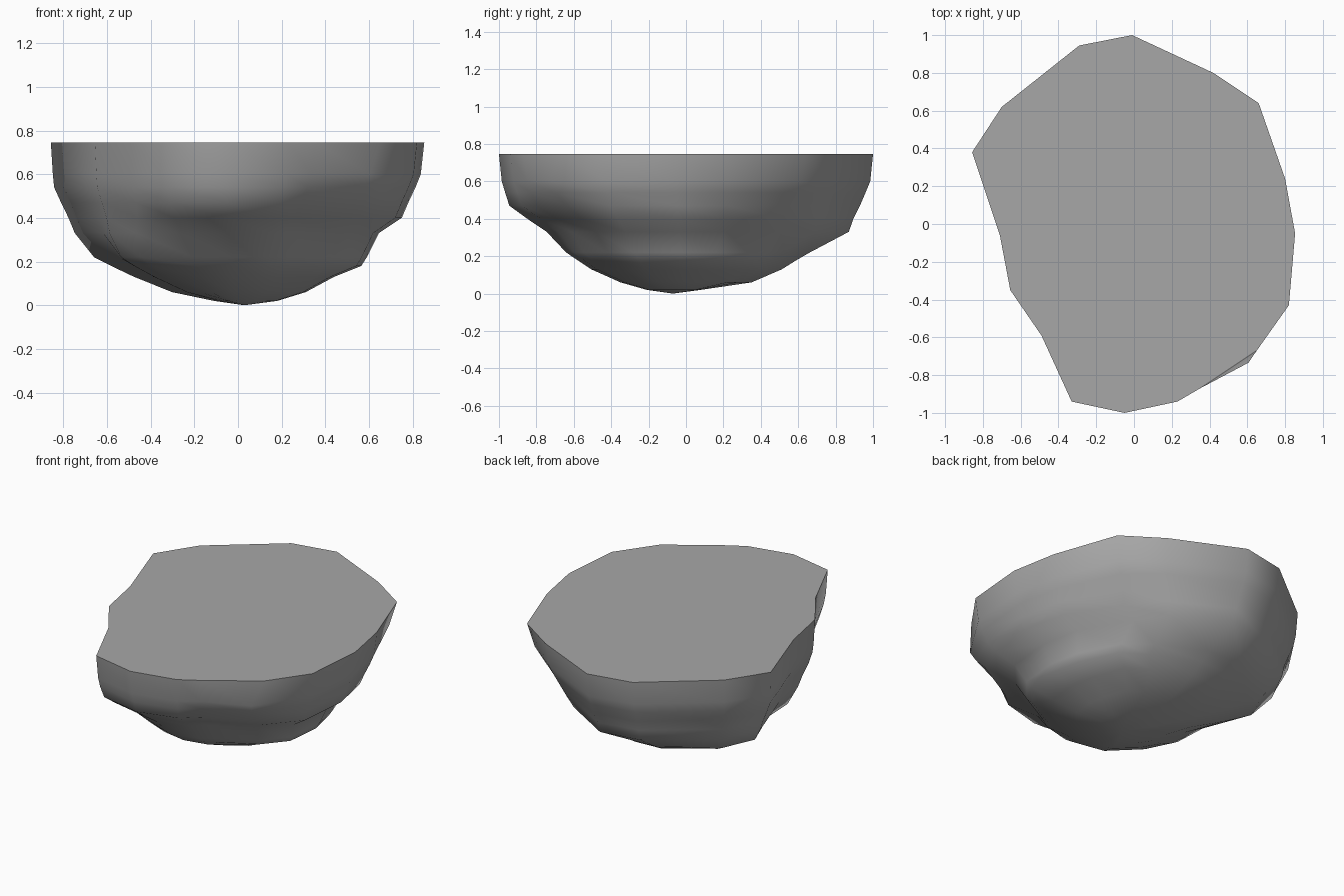
import bpy, bmesh, math
from mathutils import Vector

if "Cube" in bpy.data.objects:
    bpy.data.objects.remove(bpy.data.objects["Cube"], do_unlink=True)

# Outline of the flat top, counter-clockwise from the left side
OUTLINE = [(.853, -.05), (.80, .24), (.66, .64), (.42, .80), (-.01, 1), (-.29, .945),
           (-.70, .62), (-.857, .38), (-.71, -.06), (-.655, -.35), (-.49, -.59),
           (-.33, -.94), (-.05, -1), (.23, -.94), (.35, -.87), (.65, -.67), (.82, -.43)]

# Extents of each level: height, right, left, front, back
LEVELS = [(.745, .857, .853, 1, 1), (.60, .848, .837, .985, .985), (.54, .842, .813, .967, .96),
          (.47, .81, .78, .945, .93), (.40, .775, .75, .85, .895), (.33, .745, .645, .75, .87),
          (.22, .655, .59, .65, .66), (.18, .575, .565, .59, .59), (.13, .47, .44, .51, .51),
          (.06, .30, .31, .35, .35), (.02, .11, .18, .21, .08)]
TIP = (.03, -.07, 0)

# Local bulges and dents: centre, push, reach
BULGES = [((-.40, .52, .22), (-.07, .08, 0), .22),
          ((-.40, -.38, .20), (-.08, -.05, 0), .2),
          ((.62, -.66, .60), (-.03, -.08, 0), .11),
          ((.56, .56, .38), (-.08, -.06, 0), .22),
          ((.36, -.68, .36), (-.05, .05, 0), .22),
          ((-.25, -.62, .23), (.06, .04, 0), .17)]


def level_point(x, y, level):
    """Fit an outline point into the extents of one level, then bulge it."""
    z, right, left, front, back = level
    x *= left / LEVELS[0][2] if x > 0 else right / LEVELS[0][1]
    y *= back if y > 0 else front
    point = Vector((x, y, z))
    if level is LEVELS[0]:
        return point
    shift = Vector()
    for centre, push, reach in BULGES:
        distance = (point - Vector(centre)).length
        shift += Vector(push) * math.exp(-(distance / reach) ** 2)
    return point + shift


def make_rock(name, material):
    bm = bmesh.new()
    rings = [[bm.verts.new(level_point(x, y, level)) for x, y in OUTLINE] for level in LEVELS]
    count = len(OUTLINE)
    bm.faces.new(rings[0])
    # Side bands
    for upper, lower in zip(rings, rings[1:]):
        for i in range(count):
            j = (i + 1) % count
            bm.faces.new((upper[i], lower[i], lower[j], upper[j]))
    # Rounded underside closing at the tip
    tip = bm.verts.new(TIP)
    for i in range(count):
        bm.faces.new((rings[-1][i], tip, rings[-1][(i + 1) % count]))
    bmesh.ops.recalc_face_normals(bm, faces=bm.faces)
    mesh = bpy.data.meshes.new(name)
    bm.to_mesh(mesh)
    bm.free()
    mesh.materials.append(material)
    rock = bpy.data.objects.new(name, mesh)
    bpy.context.collection.objects.link(rock)
    return rock


stone = bpy.data.materials.new("stone_grey")
stone.use_nodes = True
stone.diffuse_color = (.39, .39, .39, 1)
bsdf = next(n for n in stone.node_tree.nodes if n.type == "BSDF_PRINCIPLED")
bsdf.inputs["Base Color"].default_value = stone.diffuse_color
bsdf.inputs["Roughness"].default_value = .9

rock = make_rock("half_boulder", stone)

# Smooth flanks with a crisp rim around the flat top
for obj in bpy.context.selected_objects:
    obj.select_set(False)
rock.select_set(True)
bpy.context.view_layer.objects.active = rock
bpy.ops.object.shade_smooth_by_angle(angle=math.radians(60))
